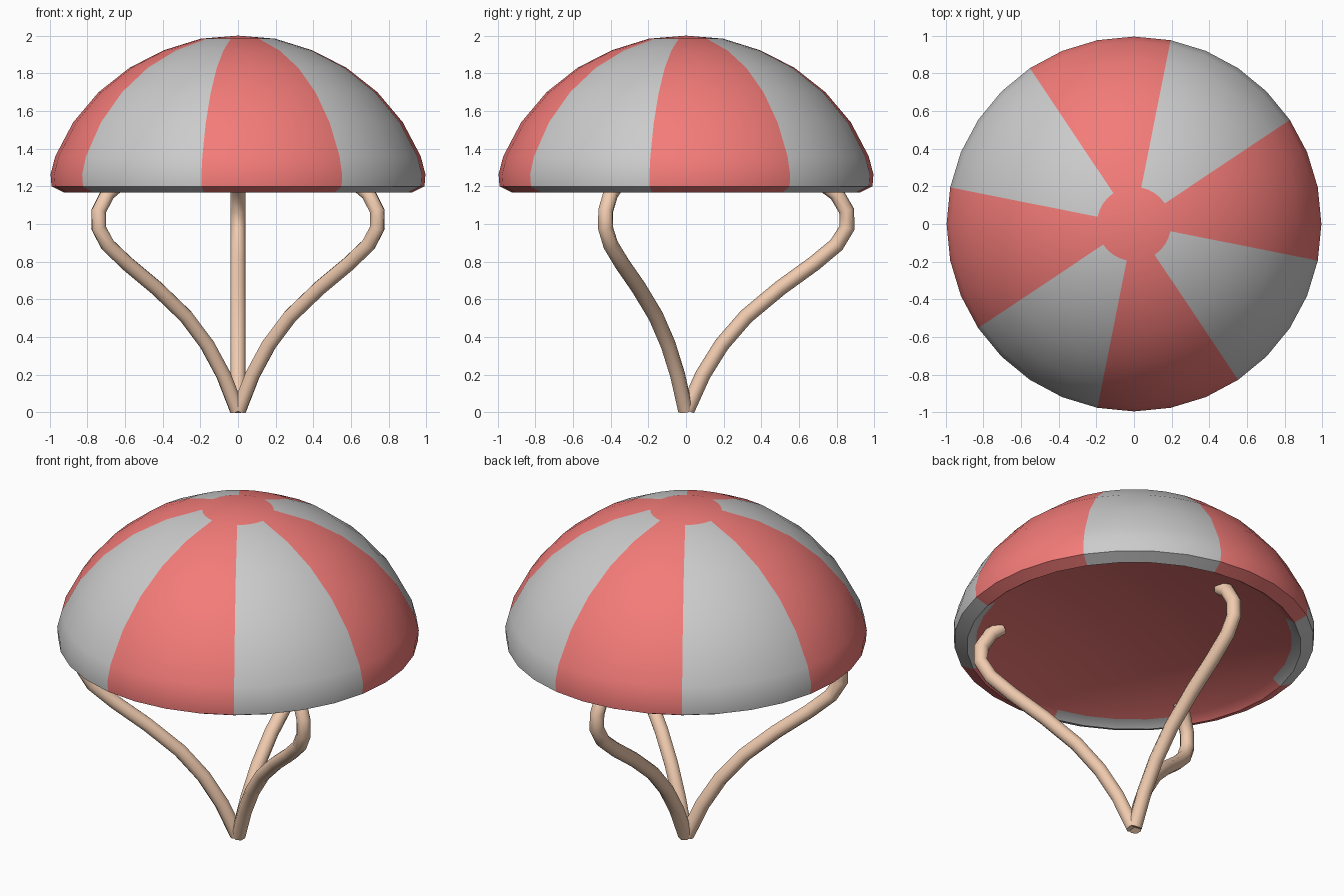
import bpy, bmesh, math

if "Cube" in bpy.data.objects:
    bpy.data.objects.remove(bpy.data.objects["Cube"])


def material(name, rgb):
    m = bpy.data.materials.new(name)
    m.diffuse_color = (*rgb, 1)
    m.use_nodes = True
    m.node_tree.nodes["Principled BSDF"].inputs["Base Color"].default_value = m.diffuse_color
    return m


red = material("red", (0.9, 0.2, 0.19))
grey = material("plain_grey", (0.8, 0.8, 0.8))
tan = material("tan", (0.88, 0.6, 0.43))

# Striped canopy: lathed profile with a rolled rim and a flat red ceiling
SEG = 32
profile = [(0.197, 1.984), (0.395, 1.922), (0.575, 1.83), (0.74, 1.70),
           (0.875, 1.54), (0.97, 1.36), (0.995, 1.264), (0.99, 1.20),
           (0.92, 1.166), (0.87, 1.20)]
bm = bmesh.new()
rings = [[bm.verts.new((r * math.cos(2 * math.pi * i / SEG),
                        r * math.sin(2 * math.pi * i / SEG), z))
          for i in range(SEG)] for r, z in profile]
top = bm.verts.new((0, 0, 2))
for i in range(SEG):
    j = (i + 1) % SEG
    bm.faces.new((top, rings[0][i], rings[0][j]))
    for a, b in zip(rings, rings[1:]):
        f = bm.faces.new((a[i], b[i], b[j], a[j]))
        # four segments per stripe, red first from -11.25 degrees
        f.material_index = ((i + 1) // 4) % 2
bm.faces.new(rings[-1][::-1])
bmesh.ops.recalc_face_normals(bm, faces=bm.faces)
mesh = bpy.data.meshes.new("canopy")
bm.to_mesh(mesh)
bm.free()
mesh.materials.append(red)
mesh.materials.append(grey)
canopy = bpy.data.objects.new("canopy", mesh)
bpy.context.collection.objects.link(canopy)
bpy.context.view_layer.objects.active = canopy
canopy.select_set(True)
bpy.ops.object.shade_smooth_by_angle(angle=math.radians(40))

# Three curved legs meeting at the base
path = [(0.005, 0.012), (0.09, 0.2), (0.19, 0.36), (0.32, 0.51), (0.5, 0.66),
        (0.68, 0.79), (0.80, 0.89), (0.855, 0.98), (0.853, 1.07),
        (0.80, 1.16), (0.74, 1.205)]
for name, deg in (("back_leg", 90), ("left_leg", 210), ("right_leg", 330)):
    curve = bpy.data.curves.new(name, "CURVE")
    curve.dimensions = "3D"
    curve.bevel_depth = 0.041
    curve.bevel_resolution = 2
    curve.use_fill_caps = True
    spline = curve.splines.new("POLY")
    spline.points.add(len(path) - 1)
    spline.use_smooth = True
    a = math.radians(deg)
    for p, (r, z) in zip(spline.points, path):
        p.co = (r * math.cos(a), r * math.sin(a), z, 1)
    curve.materials.append(tan)
    bpy.context.collection.objects.link(bpy.data.objects.new(name, curve))
